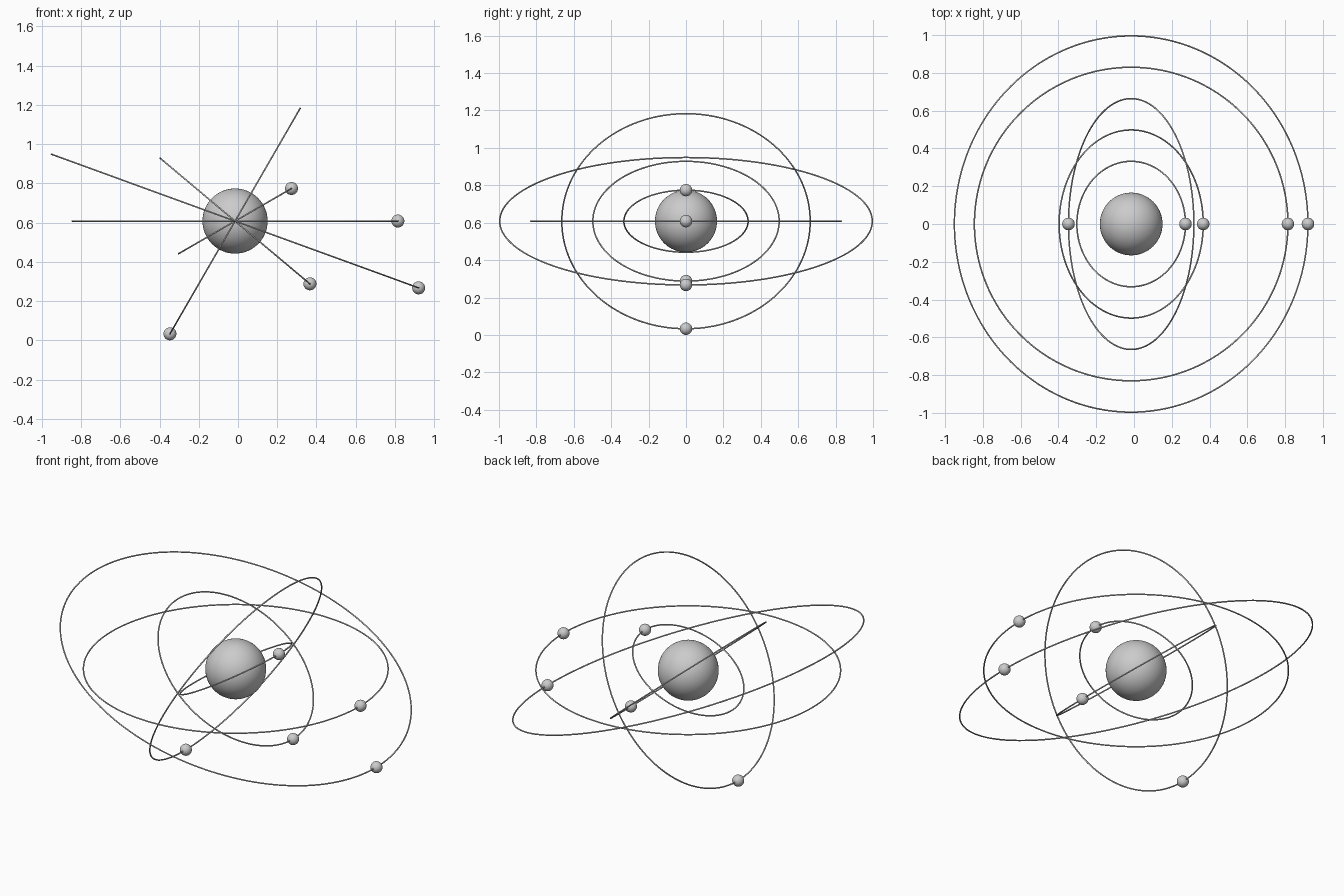
import bpy
import math
from mathutils import Vector

if "Cube" in bpy.data.objects:
    bpy.data.objects.remove(bpy.data.objects["Cube"])

CENTRE = Vector((-0.015, 0.0, 0.608))
SUN_R, PLANET_R, TUBE_R = 0.166, 0.033, 0.004

grey = bpy.data.materials.new("grey")
grey.diffuse_color = (0.6, 0.6, 0.6, 1)
grey.use_nodes = True
grey.node_tree.nodes["Principled BSDF"].inputs["Base Color"].default_value = grey.diffuse_color


def finish(name):
    ob = bpy.context.object
    ob.name = name
    ob.data.materials.append(grey)
    bpy.ops.object.shade_smooth()


def ball(name, radius, location, segments, rings):
    bpy.ops.mesh.primitive_uv_sphere_add(
        radius=radius, location=location, segments=segments, ring_count=rings)
    finish(name)


# Central sphere
ball("sun", SUN_R, CENTRE, 64, 32)

# Each orbit: ring radius, tilt about y, side of the ring carrying the planet
orbits = [
    (0.332, -30, 1),
    (0.498, 40, 1),
    (0.664, -60, -1),
    (0.830, 0, 1),
    (0.996, 20, 1),
]

for i, (radius, tilt, side) in enumerate(orbits, 1):
    a = math.radians(tilt)
    # Thin orbit ring
    bpy.ops.mesh.primitive_torus_add(
        location=CENTRE, rotation=(0, a, 0), major_radius=radius,
        minor_radius=TUBE_R, major_segments=160, minor_segments=10)
    finish(f"orbit_ring_{i}")
    # Planet threaded on the ring
    offset = Vector((math.cos(a), 0, -math.sin(a))) * radius * side
    ball(f"planet_{i}", PLANET_R, CENTRE + offset, 32, 16)
